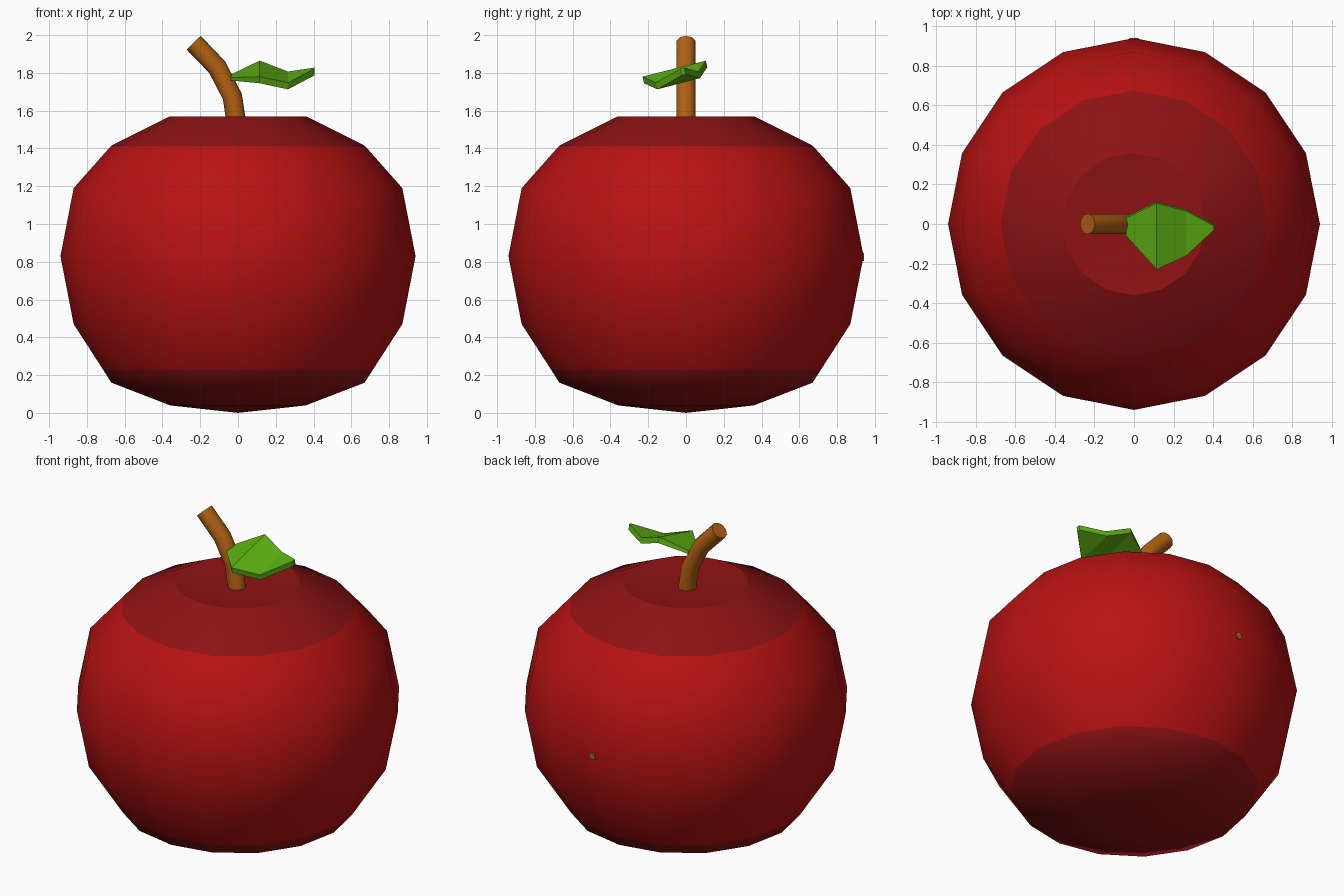
import bpy, bmesh, math
from mathutils import Vector

if "Cube" in bpy.data.objects:
    bpy.data.objects.remove(bpy.data.objects["Cube"])


def material(name, rgb):
    m = bpy.data.materials.new(name)
    m.diffuse_color = (*rgb, 1)
    m.use_nodes = True
    m.node_tree.nodes["Principled BSDF"].inputs["Base Color"].default_value = m.diffuse_color
    return m


RED = material("bright red", (0.48, 0.006, 0.006))
DARK = material("dark red", (0.27, 0.006, 0.007))
BROWN = material("stem brown", (0.44, 0.12, 0.006))
GREEN = material("leaf green", (0.107, 0.43, 0.006))


def finish(bm, name, mats, smooth):
    bmesh.ops.recalc_face_normals(bm, faces=bm.faces)
    for f in bm.faces:
        f.smooth = smooth(f)
    me = bpy.data.meshes.new(name)
    bm.to_mesh(me)
    bm.free()
    for m in mats:
        me.materials.append(m)
    ob = bpy.data.objects.new(name, me)
    bpy.context.collection.objects.link(ob)
    return ob


def bridge(bm, a, b):
    n = len(a)
    return [bm.faces.new((a[i], a[(i + 1) % n], b[(i + 1) % n], b[i])) for i in range(n)]


# Apple body: 16-sided lathe with a dimpled top, dark bands at top and bottom
profile = [(0.36, 0.04), (0.67, 0.16), (0.715, 0.23), (0.87, 0.47), (0.94, 0.83),
           (0.87, 1.19), (0.675, 1.41), (0.67, 1.415), (0.36, 1.57)]
bm = bmesh.new()
N = 16
rings = [[bm.verts.new((r * math.cos(math.tau * i / N), r * math.sin(math.tau * i / N), z))
          for i in range(N)] for r, z in profile]
for a, b in zip(rings, rings[1:]):
    bridge(bm, a, b)
for ring, z in ((rings[0], 0.0), (rings[-1], 1.535)):
    pole = bm.verts.new((0, 0, z))
    for i in range(N):
        bm.faces.new((ring[i], ring[(i + 1) % N], pole))
rim = set(rings[-1])
for e in bm.edges:
    if e.verts[0] in rim and e.verts[1] in rim:
        e.smooth = False
for f in bm.faces:
    z = f.calc_center_median().z
    f.material_index = 1 if z < 0.23 or z > 1.41 else 0
finish(bm, "apple_body", [RED, DARK], lambda f: True)

# Stem: bent tube swept along a short path
path = [Vector(p) for p in ((0, 0, 1.48), (-0.03, 0, 1.675), (-0.11, 0, 1.83), (-0.235, 0, 1.96))]
bm = bmesh.new()
tube = []
S = 10
for k, p in enumerate(path):
    t = (path[min(k + 1, 3)] - path[max(k - 1, 0)]).normalized()
    side = Vector((t.z, 0, -t.x))
    tube.append([bm.verts.new(p + 0.052 * (side * math.cos(math.tau * i / S)
                 + Vector((0, 1, 0)) * math.sin(math.tau * i / S))) for i in range(S)])
for a, b in zip(tube, tube[1:]):
    bridge(bm, a, b)
bm.faces.new(tube[0])
bm.faces.new(tube[-1])
for ring in (tube[0], tube[-1]):
    for i in range(S):
        bm.edges.get((ring[i], ring[(i + 1) % S])).smooth = False
finish(bm, "stem", [BROWN], lambda f: len(f.verts) == 4)

# Leaf: tilted, wavy slab; sections are x, (y, z) front edge, (y, z) back edge
sections = [(-0.04, (-0.06, 1.775), (0.03, 1.79)),
            (0.115, (-0.23, 1.78), (0.105, 1.865)),
            (0.265, (-0.16, 1.748), (0.065, 1.807)),
            (0.405, (-0.03, 1.822), (-0.01, 1.828))]
bm = bmesh.new()
slab = []
for x, (y0, z0), (y1, z1) in sections:
    th = 0.015 if x < 0 else 0.035
    slab.append([bm.verts.new(c) for c in ((x, y0, z0), (x, y1, z1),
                 (x, y1 + 0.008, z1 - th), (x, y0 + 0.008, z0 - th))])
for a, b in zip(slab, slab[1:]):
    bridge(bm, a, b)
bm.faces.new(slab[0])
bm.faces.new(slab[-1])
finish(bm, "leaf", [GREEN], lambda f: False)

# Small brown speck on the back of the apple
bm = bmesh.new()
bmesh.ops.create_cone(bm, cap_ends=True, segments=8, radius1=0.022, radius2=0.022, depth=0.009)
speck = finish(bm, "brown_speck", [BROWN], lambda f: False)
speck.rotation_euler.x = math.pi / 2
speck.location = (0, 0.937, 0.825)
